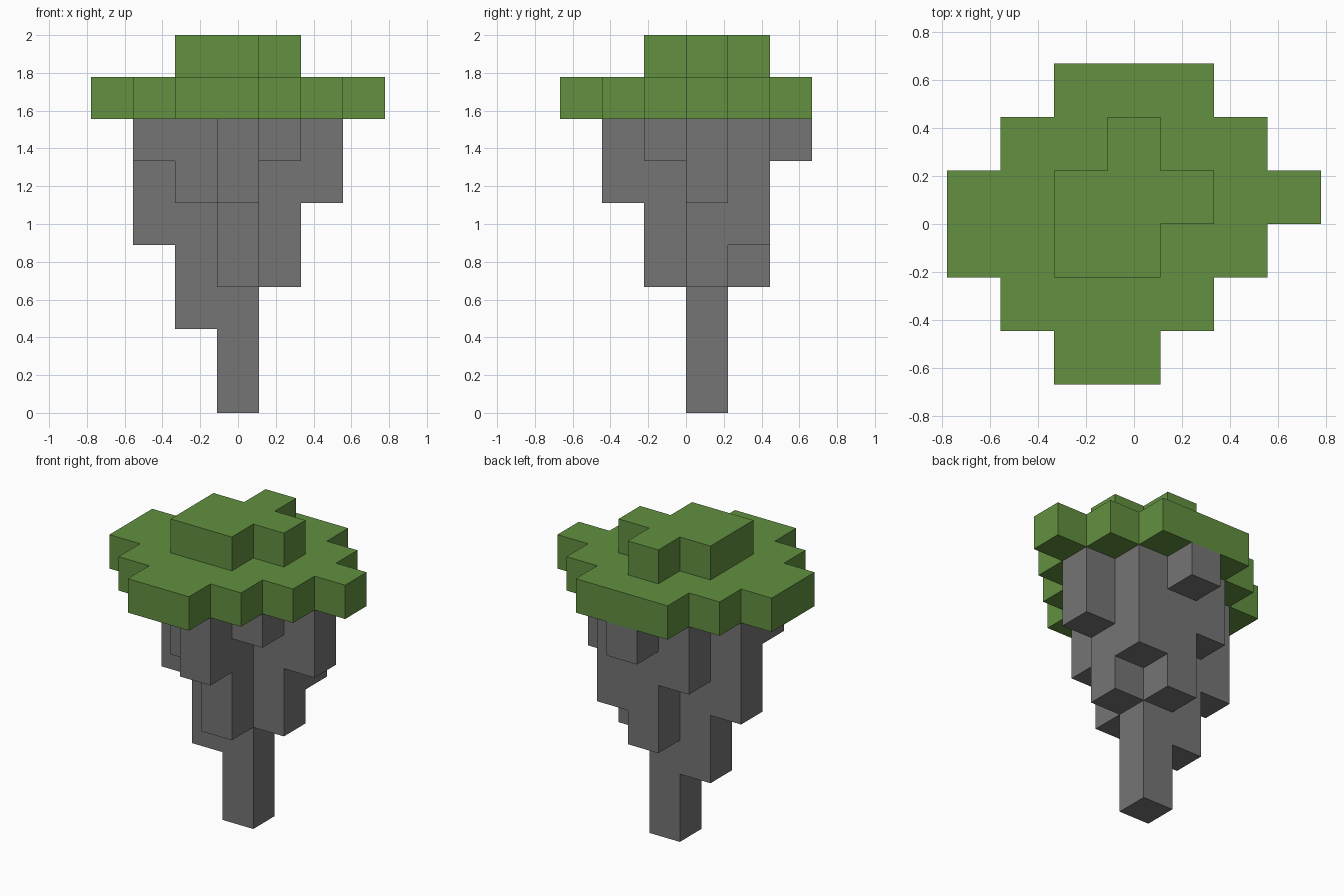
import bpy
import bmesh
from mathutils import Vector

cube = bpy.data.objects.get("Cube")
if cube:
    bpy.data.objects.remove(cube, do_unlink=True)

UNIT = 2 / 9                        # edge of one block
ORIGIN = Vector((-3.5, -3, 0))      # grid corner, in blocks
LEAF_BASE, CAP_BASE, TOP = 7, 8, 9  # layer heights, in blocks

# Plans seen from above, back row first
ROCK = [  # each digit is the height where that hanging column begins
    "...6...",
    "..534..",
    ".42035.",
    ".6536..",
    "...5...",
    ".......",
]
LEAVES = [
    "..###..",
    ".#####.",
    "#######",
    "######.",
    ".####..",
    "..##...",
]
CAP = [
    ".......",
    "...#...",
    "..###..",
    "..##...",
    ".......",
    ".......",
]


def plan_cells(plan):
    """Yield the column, row and symbol of every filled square."""
    for row, line in enumerate(reversed(plan)):
        for col, symbol in enumerate(line):
            if symbol != ".":
                yield col, row, symbol


def material(name, rgb):
    mat = bpy.data.materials.new(name)
    mat.use_nodes = True
    color = (*rgb, 1)
    mat.diffuse_color = color
    mat.node_tree.nodes["Principled BSDF"].inputs["Base Color"].default_value = color
    return mat


def build_blocks(name, cells, solid, mat):
    """Make the outer skin of a set of blocks, leaving out buried faces."""
    bm = bmesh.new()
    for cell in cells:
        centre = Vector(cell) + Vector((0.5, 0.5, 0.5)) + ORIGIN
        for axis in range(3):
            for sign in (-1, 1):
                normal = Vector((0, 0, 0))
                normal[axis] = sign
                if tuple(int(c + n) for c, n in zip(cell, normal)) in solid:
                    continue
                u = Vector((0, 0, 0))
                u[(axis + 1) % 3] = 0.5
                v = normal.cross(u)
                mid = centre + normal / 2
                corners = (mid - u - v, mid + u - v, mid + u + v, mid - u + v)
                bm.faces.new([bm.verts.new(c * UNIT) for c in corners])
    bmesh.ops.remove_doubles(bm, verts=bm.verts, dist=0.001)
    mesh = bpy.data.meshes.new(name)
    bm.to_mesh(mesh)
    bm.free()
    mesh.materials.append(mat)
    obj = bpy.data.objects.new(name, mesh)
    bpy.context.collection.objects.link(obj)
    return obj


# Fill the grid
rock = {(x, y, z) for x, y, start in plan_cells(ROCK)
        for z in range(int(start), LEAF_BASE)}
leaves = {(x, y, LEAF_BASE) for x, y, _ in plan_cells(LEAVES)}
cap = {(x, y, CAP_BASE) for x, y, _ in plan_cells(CAP)}
solid = rock | leaves | cap

# Hanging grey stone below, stepped green ground on top
build_blocks("hanging_rock", rock, solid, material("stone grey", (0.178, 0.178, 0.178)))
build_blocks("grass_top", leaves | cap, solid, material("grass green", (0.122, 0.279, 0.051)))
